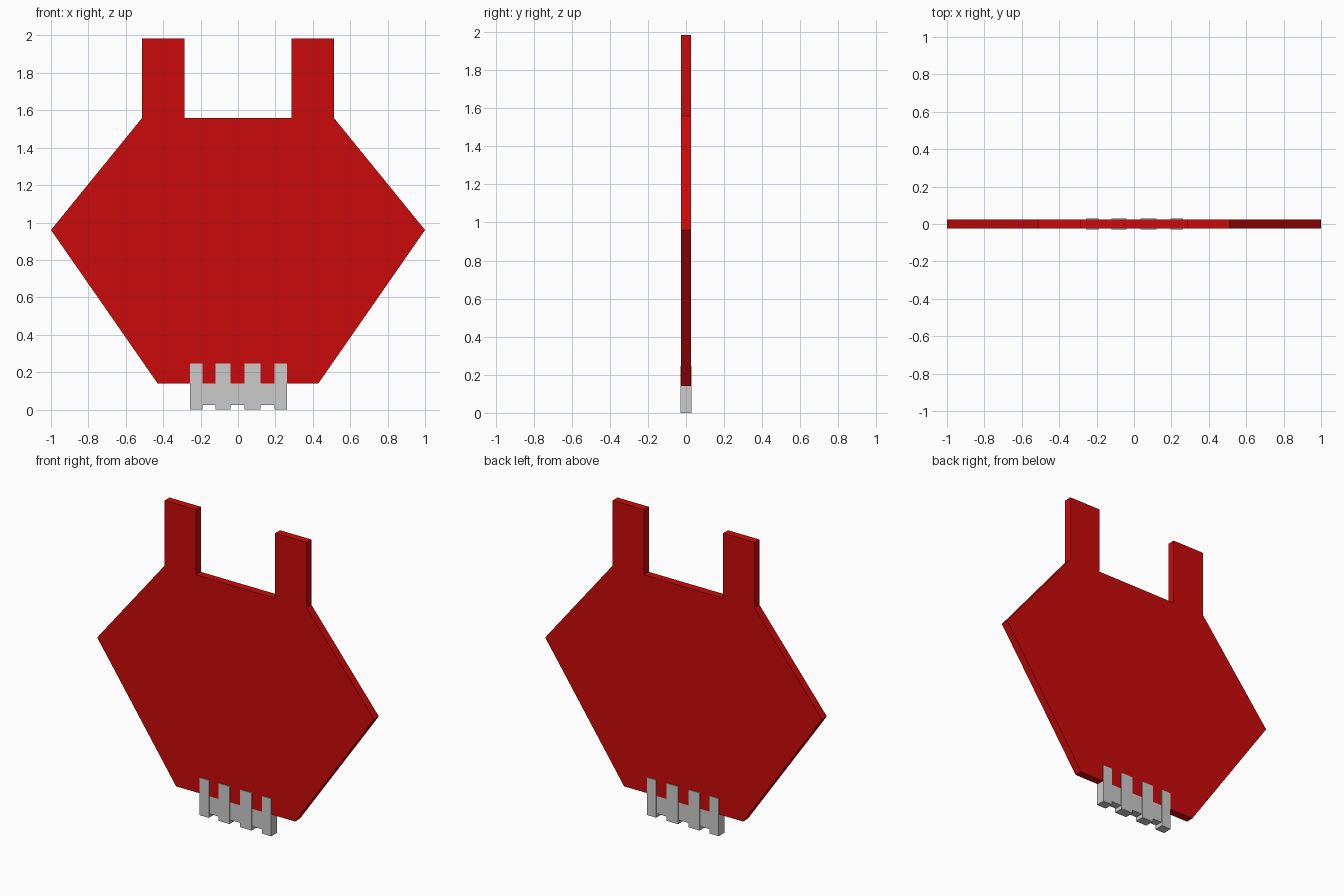
import bpy, bmesh

if "Cube" in bpy.data.objects:
    bpy.data.objects.remove(bpy.data.objects["Cube"])


def material(name, rgb):
    m = bpy.data.materials.new(name)
    m.diffuse_color = (*rgb, 1)
    m.use_nodes = True
    m.node_tree.nodes["Principled BSDF"].inputs["Base Color"].default_value = m.diffuse_color
    return m


def extrude_profile(name, points, half_depth, mat=None):
    """Flat XZ outline extruded symmetrically along Y."""
    bm = bmesh.new()
    face = bm.faces.new([bm.verts.new((x, -half_depth, z)) for x, z in points])
    ext = bmesh.ops.extrude_face_region(bm, geom=[face])
    moved = [g for g in ext["geom"] if isinstance(g, bmesh.types.BMVert)]
    bmesh.ops.translate(bm, verts=moved, vec=(0, 2 * half_depth, 0))
    bmesh.ops.recalc_face_normals(bm, faces=bm.faces)
    mesh = bpy.data.meshes.new(name)
    bm.to_mesh(mesh)
    bm.free()
    obj = bpy.data.objects.new(name, mesh)
    bpy.context.collection.objects.link(obj)
    if mat:
        mesh.materials.append(mat)
    return obj


def plate(name, x0, x1, z0, z1, half_depth):
    return extrude_profile(name, [(x0, z0), (x1, z0), (x1, z1), (x0, z1)], half_depth)


# Red hexagonal panel with two upright tabs, outline mirrored across x = 0
red = material("red", (0.6, 0.003, 0.003))
right = [(0.43, 0.14), (1.0, 0.96), (0.512, 1.56),
         (0.512, 1.985), (0.286, 1.985), (0.286, 1.56)]
left = [(-x, z) for x, z in reversed(right)]
extrude_profile("panel", right + left, 0.025, red)

# Grey connector prongs clasping the bottom edge
prongs = [(-0.257, -0.19), (-0.12, -0.04), (0.036, 0.12), (0.194, 0.261)]
for i, (x0, x1) in enumerate(prongs, 1):
    plate(f"connector_prong_{i}", x0, x1, 0.0, 0.245, 0.03)

# Thinner bridges between neighbouring prongs
for i, (a, b) in enumerate(zip(prongs, prongs[1:]), 1):
    plate(f"connector_bridge_{i}", a[1], b[0], 0.025, 0.14, 0.025)
